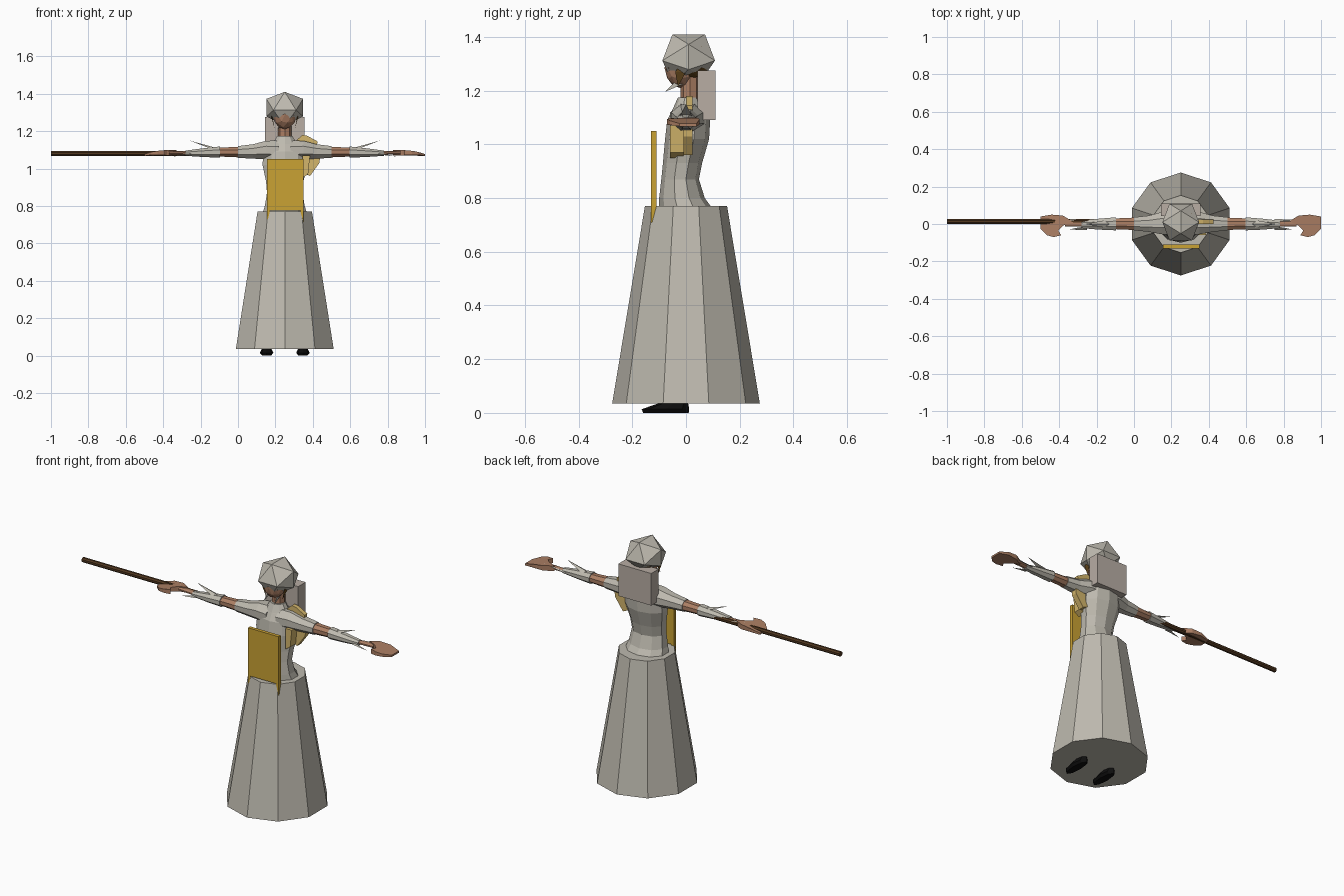
import bpy, bmesh, math
from mathutils import Vector

if "Cube" in bpy.data.objects:
    bpy.data.objects.remove(bpy.data.objects["Cube"])

CX = 0.25  # body axis; the staff pushes the figure off centre


def mat(name, rgb):
    m = bpy.data.materials.new(name)
    lin = [(c / 255 / 12.92) if c < 11 else ((c / 255 + 0.055) / 1.055) ** 2.4 for c in rgb]
    m.diffuse_color = (*lin, 1)
    m.use_nodes = True
    m.node_tree.nodes["Principled BSDF"].inputs["Base Color"].default_value = m.diffuse_color
    return m


CLOTH = mat("grey cloth", (190, 186, 175))
PACK = mat("warm grey", (184, 173, 164))
GOLD = mat("gold", (202, 162, 52))
PALE = mat("pale gold", (212, 182, 108))
SKIN = mat("skin", (172, 127, 100))
HAIR = mat("brown hair", (98, 70, 28))
WOOD = mat("dark wood", (82, 56, 32))
BLACK = mat("black leather", (14, 14, 14))


def make(name, bm, material):
    bmesh.ops.recalc_face_normals(bm, faces=bm.faces)
    me = bpy.data.meshes.new(name)
    bm.to_mesh(me)
    bm.free()
    me.materials.append(material)
    ob = bpy.data.objects.new(name, me)
    bpy.context.collection.objects.link(ob)
    return ob


def loft(name, rings, material):
    """Skin a list of equal-length point rings and cap both ends."""
    bm = bmesh.new()
    vs = [[bm.verts.new(p) for p in r] for r in rings]
    n = len(vs[0])
    for a, b in zip(vs, vs[1:]):
        for i in range(n):
            j = (i + 1) % n
            bm.faces.new((a[i], a[j], b[j], b[i]))
    bm.faces.new(vs[0])
    bm.faces.new(vs[-1])
    return make(name, bm, material)


def ring_z(z, rx, y0, y1, n=10, cx=CX):
    cy, ry = (y0 + y1) / 2, (y1 - y0) / 2
    return [(cx + rx * math.sin(2 * math.pi * i / n), cy - ry * math.cos(2 * math.pi * i / n), z)
            for i in range(n)]


def ring_x(x, y0, y1, z0, z1, n=8):
    cy, ry, cz, rz = (y0 + y1) / 2, (y1 - y0) / 2, (z0 + z1) / 2, (z1 - z0) / 2
    k = 1 / math.cos(math.pi / n)
    return [(x, cy + k * ry * math.cos(2 * math.pi * (i + .5) / n),
             cz + k * rz * math.sin(2 * math.pi * (i + .5) / n)) for i in range(n)]


def prism(name, outline, y0, y1, material):
    return loft(name, [[(x, y, z) for x, z in outline] for y in (y0, y1)], material)


def box(name, x0, x1, y0, y1, z0, z1, material):
    return prism(name, [(x0, z0), (x1, z0), (x1, z1), (x0, z1)], y0, y1, material)


def ball(name, loc, size, material, sub=2):
    bm = bmesh.new()
    bmesh.ops.create_icosphere(bm, subdivisions=sub, radius=1)
    for v in bm.verts:
        v.co = Vector([l + c * s for l, c, s in zip(loc, v.co, size)])
    return make(name, bm, material)


def spike(name, base, tip, w, h, material):
    """Thin pointed scrap of cloth from base to tip."""
    x, y, z = base
    bm = bmesh.new()
    vs = [bm.verts.new(p) for p in ((x, y - w, z), (x, y + w, z), (x, y, z + h), tip)]
    for f in ((0, 1, 2), (0, 1, 3), (1, 2, 3), (2, 0, 3)):
        bm.faces.new([vs[i] for i in f])
    return make(name, bm, material)


# Skirt: ten-sided closed cone
loft("skirt", [ring_z(0.035, .275, -.275, .275), ring_z(0.77, .153, -.153, .153)], CLOTH)

# Bodice
loft("bodice", [ring_z(0.77, .122, -.10, .092), ring_z(0.80, .112, -.10, .07),
                ring_z(0.87, .10, -.092, .048), ring_z(0.93, .105, -.086, .06),
                ring_z(1.02, .125, -.078, .086), ring_z(1.09, .12, -.07, .09),
                ring_z(1.13, .085, -.05, .075), ring_z(1.155, .05, -.035, .05)], CLOTH)
loft("collar", [ring_z(1.13, .07, -.05, .06), ring_z(1.175, .042, -.03, .045)], CLOTH)

# Apron with two pointed lower corners
prism("apron", [(.155, 1.05), (.35, 1.05), (.35, .71), (.333, .775), (.172, .775), (.155, .71)],
      -.13, -.11, GOLD)

# Shoulder bag and its strap
prism("shoulder_bag", [(.33, 1.06), (.44, 1.07), (.435, 1.03), (.385, .96), (.34, .98)],
      -.01, .025, PALE)
prism("shoulder_strap", [(.30, 1.14), (.345, 1.18), (.37, 1.175), (.425, 1.145), (.42, 1.10), (.32, 1.10)],
      .0, .025, PALE)
prism("chest_strap", [(.345, 1.07), (.385, 1.07), (.375, .97), (.345, .95)], -.06, -.01, PALE)

# Backpack
box("backpack", .145, .355, .042, .11, 1.09, 1.275, PACK)

# Arms, hands and shoes, mirrored about the body axis
for s, side in ((1, "left"), (-1, "right")):
    X = lambda d: CX + s * d
    loft(side + "_upper_sleeve", [ring_x(X(.03), -.06, .075, 1.04, 1.15),
                                  ring_x(X(.10), -.055, .065, 1.05, 1.148),
                                  ring_x(X(.17), -.042, .045, 1.053, 1.13),
                                  ring_x(X(.25), -.034, .036, 1.057, 1.12)], CLOTH)
    loft(side + "_elbow", [ring_x(X(.25), -.032, .034, 1.06, 1.116),
                           ring_x(X(.345), -.028, .03, 1.064, 1.112)], SKIN)
    loft(side + "_lower_sleeve", [ring_x(X(.345), -.034, .036, 1.058, 1.118),
                                  ring_x(X(.44), -.03, .028, 1.062, 1.108),
                                  ring_x(X(.53), -.022, .018, 1.068, 1.096)], CLOTH)
    loft(side + "_wrist", [ring_x(X(.50), -.014, .016, 1.072, 1.092),
                           ring_x(X(.62), -.014, .02, 1.076, 1.094)], SKIN)
    # torn cuff points
    spike(side + "_cuff_top", (X(.38), 0, 1.10), (X(.51), 0, 1.15), .025, .014, CLOTH)
    spike(side + "_cuff_front", (X(.50), -.02, 1.075), (X(.60), -.03, 1.064), .012, .008, CLOTH)
    spike(side + "_cuff_back", (X(.50), .015, 1.08), (X(.64), .022, 1.10), .012, .006, CLOTH)
    # flat hand with the thumb side facing forward
    palm = [(.58, .015), (.63, .045), (.69, .05), (.75, .04), (.75, -.025), (.715, -.06),
            (.68, -.07), (.64, -.06), (.655, -.035), (.63, -.01)]
    loft(side + "_hand", [[(X(d), y, 1.082 - 7 * max(0, d - .70) * .03 + t * (1 - max(0, d - .62) * 5))
                           for d, y in palm] for t in (-.012, .018)], SKIN)
    # shoe
    c = X(.097)
    loft(side + "_shoe", [ring_z(0, .024, -.16, .01, 8, c), ring_z(.014, .036, -.165, .012, 8, c),
                          ring_z(.036, .026, -.10, .008, 8, c)], BLACK)

# Staff held in the right hand
loft("staff", [ring_x(-1.0, .001, .027, 1.067, 1.093), ring_x(-.15, .001, .027, 1.067, 1.093)], WOOD)

# Neck and face
loft("neck", [ring_z(1.13, .036, -.02, .05, 8), ring_z(1.28, .034, -.02, .05, 8)], SKIN)
ball("face", (CX, -.022, 1.285), (.062, .058, .075), SKIN)

# Hair pokes out through the flat sides of the faceted hood
ball("hair", (CX, .014, 1.322), (.086, .086, .082), HAIR)

# Hood: icosahedron with an edge along the crown, shortened under the nape
bm = bmesh.new()
phi = (1 + 5 ** .5) / 2
for a in (-1, 1):
    for b in (-phi, phi):
        for p in ((0, a, b), (a, b, 0), (b, 0, a)):
            k = .098 / phi
            z = p[2] * k
            if z < 0:
                z *= .55 if p[1] >= 0 else .85
            bm.verts.new((CX + p[0] * k, .01 + p[1] * k, 1.312 + z))
bmesh.ops.convex_hull(bm, input=bm.verts)
make("hood", bm, CLOTH)

# Cheeks beside the nose guard, locks of hair and ragged scarf points
for s in (-1, 1):
    ball("cheek", (CX + s * .034, -.054, 1.30), (.022, .022, .035), SKIN, 1)
    spike("side_lock", (CX + s * .07, -.02, 1.27), (CX + s * .055, -.03, 1.215), .02, .03, HAIR)
    spike("scarf_point", (CX + s * .03, -.03, 1.225), (CX + s * .035, -.08, 1.195), .02, .02, CLOTH)
